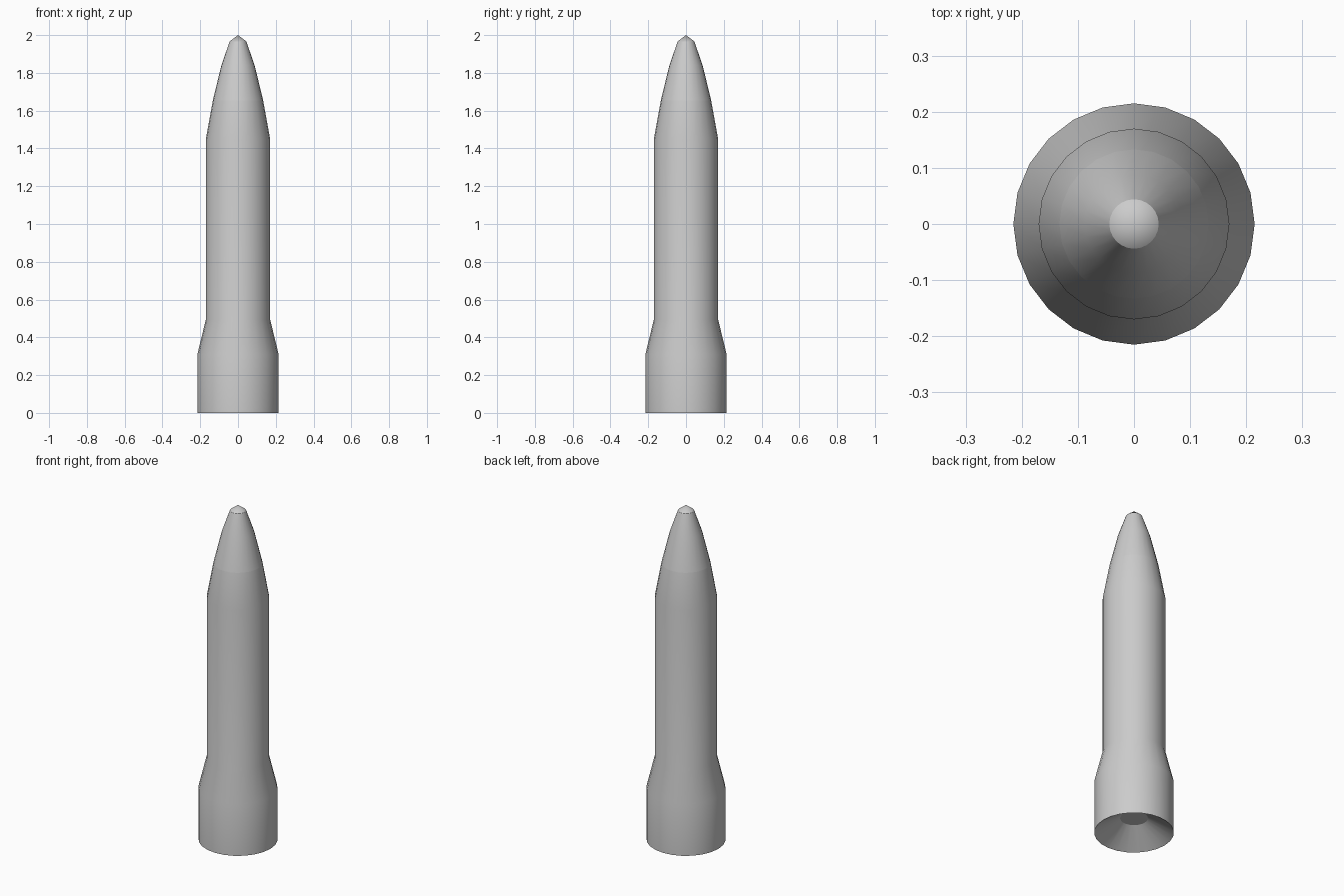
import bpy, bmesh, math

if "Cube" in bpy.data.objects:
    bpy.data.objects.remove(bpy.data.objects["Cube"])

SIDES = 24


def lathe(name, profile):
    """Revolve (radius, z) points about z; a zero radius makes a pole."""
    bm = bmesh.new()
    rings = []
    for r, z in profile:
        count = SIDES if r > 0 else 1
        rings.append([bm.verts.new((r * math.cos(2 * math.pi * i / SIDES),
                                    r * math.sin(2 * math.pi * i / SIDES), z))
                      for i in range(count)])
    for a, b in zip(rings, rings[1:]):
        for i in range(SIDES):
            j = (i + 1) % SIDES
            if len(b) == 1:
                bm.faces.new((a[i], a[j], b[0]))
            else:
                bm.faces.new((a[i], a[j], b[j], b[i]))
    return finish(name, bm, rings)


def finish(name, bm, rings, cap=False):
    mesh = bpy.data.meshes.new(name)
    bm.to_mesh(mesh)
    bm.free()
    obj = bpy.data.objects.new(name, mesh)
    bpy.context.collection.objects.link(obj)
    bpy.ops.object.select_all(action='DESELECT')
    obj.select_set(True)
    bpy.context.view_layer.objects.active = obj
    bpy.ops.object.shade_smooth_by_angle(angle=math.radians(30))
    return obj


# Flared base and straight casing up to the first nose taper
lathe("body", [(0.215, 0), (0.215, 0.31), (0.17, 0.495), (0.17, 1.45), (0.133, 1.655)])

# Pointed nose with a blunt tip
lathe("nose_cone", [(0.133, 1.655), (0.088, 1.84), (0.044, 1.967), (0, 2.0)])

# Conical recess in the underside, closed by a flat disc (normals face down)
nozzle = lathe("exhaust_recess", [(0.215, 0), (0.075, 0.09), (0, 0.09)])
nozzle.data.flip_normals()
